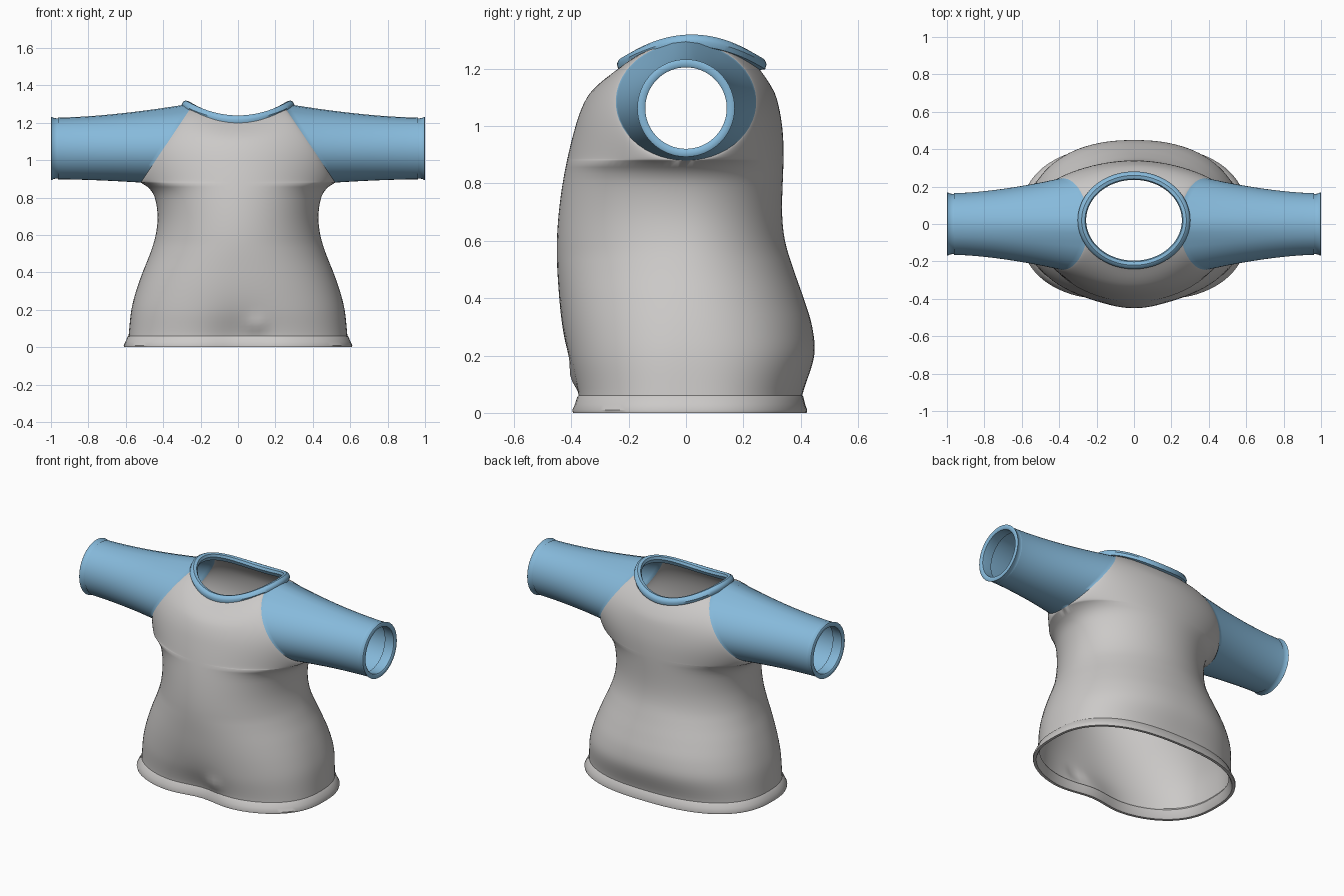
import bpy, bmesh, math

cube = bpy.data.objects.get("Cube")
if cube:
    bpy.data.objects.remove(cube, do_unlink=True)


def material(name, rgb):
    m = bpy.data.materials.new(name)
    m.use_nodes = True
    m.diffuse_color = (*rgb, 1)
    m.node_tree.nodes["Principled BSDF"].inputs["Base Color"].default_value = (*rgb, 1)
    return m


grey = material("warm grey cloth", (0.60, 0.585, 0.575))
blue = material("sky blue cloth", (0.24, 0.49, 0.71))


def smooth_curve(pts):
    """Cubic interpolation through (z, value) pairs."""
    def slope(i):
        a, b = pts[max(i - 1, 0)], pts[min(i + 1, len(pts) - 1)]
        return (b[1] - a[1]) / (b[0] - a[0])

    def f(z):
        z = min(max(z, pts[0][0]), pts[-1][0])
        i = 0
        while i < len(pts) - 2 and z > pts[i + 1][0]:
            i += 1
        (z0, v0), (z1, v1) = pts[i], pts[i + 1]
        w = z1 - z0
        t = (z - z0) / w
        u = 1 - t
        return (v0 * (1 + 2 * t) * u * u + v1 * (1 + 2 * u) * t * t
                + w * t * u * (slope(i) * u - slope(i + 1) * t))
    return f


# Torso profiles by height: half width, front depth, back depth
half_width = smooth_curve([(0, .59), (.06, .585), (.2, .57), (.3, .545), (.4, .51), (.5, .47),
                           (.6, .44), (.7, .43), (.8, .445), (.85, .475), (.88, .52)])
front = smooth_curve([(0, .395), (.06, .395), (.2, .42), (.4, .442), (.6, .45), (.8, .43),
                      (1, .385), (1.1, .345), (1.15, .3), (1.2, .235)])
back = smooth_curve([(0, .4), (.06, .405), (.2, .447), (.3, .44), (.4, .41), (.5, .375),
                     (.6, .345), (.7, .335), (.9, .34), (1, .335), (1.1, .315), (1.15, .29), (1.2, .255)])
ARMPIT, N, K = .88, 48, 22


def arc(side, zc, ze, w, h, depth, n, p):
    """Front (side -1) or back (side 1) row of the torso, from -x to +x."""
    pts = []
    for i in range(N + 1):
        s = -math.cos(math.pi * i / N)
        x, z = w * s, zc + (ze - zc) * s * s
        y = side * (h + (depth - h) * max(0, 1 - abs(s) ** n) ** p)
        if side < 0 and z < .8:
            fade = max(0, 1 - s * s)
            y += .045 * fade * math.exp(-(x / .17) ** 2 - (z / .17) ** 2)
            y -= .018 * math.exp(-((x - .1) / .04) ** 2 - ((z - .12) / .045) ** 2)
        pts.append((x, y, z))
    return pts


def lower_ring(z, d=0, at=None):
    """Closed ring below the armpits, grown by d."""
    zz = z if at is None else at
    n = 2 + .5 * max(0, 1 - z / .55)
    f, b = [arc(sd, zz, zz, half_width(z) + d, 0, fn(z) + d, n, 1 / n)
            for sd, fn in ((-1, front), (1, back))]
    return f + b[-2:0:-1]


def upper_row(side, k):
    """Row between the two raglan seams."""
    phi = 2.75 * k / K
    ze = 1.085 - .205 * math.cos(phi)
    zc = ARMPIT + (ze - ARMPIT) * .81
    return arc(side, zc, ze, .52 - .67 * (ze - ARMPIT), .245 * math.sin(phi),
               (front if side < 0 else back)(zc), 2, .5 + .4 * math.sin(phi))


def loft(bm, rows, closed=True, mat=0, wrap=False):
    vs = [[bm.verts.new(p) for p in r] for r in rows]
    if wrap:
        vs.append(vs[0])
    for a, b in zip(vs, vs[1:]):
        m = len(a)
        for i in range(m if closed else m - 1):
            j = (i + 1) % m
            bm.faces.new((a[i], a[j], b[j], b[i])).material_index = mat


def finish(name, bm, mats, angle=50):
    bmesh.ops.remove_doubles(bm, verts=bm.verts, dist=.0002)
    bmesh.ops.recalc_face_normals(bm, faces=bm.faces)
    me = bpy.data.meshes.new(name)
    bm.to_mesh(me)
    bm.free()
    for m in mats:
        me.materials.append(m)
    ob = bpy.data.objects.new(name, me)
    bpy.context.scene.collection.objects.link(ob)
    bpy.ops.object.select_all(action='DESELECT')
    ob.select_set(True)
    bpy.context.view_layer.objects.active = ob
    bpy.ops.object.shade_smooth_by_angle(angle=math.radians(angle))
    return ob


# Shirt body: lower torso, front and back yokes
body = bmesh.new()
loft(body, [lower_ring(.04 + (ARMPIT - .04) * i / 36) for i in range(37)])
yokes = {sd: [upper_row(sd, k) for k in range(K + 1)] for sd in (-1, 1)}
for rows in yokes.values():
    loft(body, rows, closed=False)

# Raglan sleeves, blending from the seam loop to a round wrist
SLEEVE_Z, WRIST = 1.0625, .165
fe, be = [[r[-1] for r in yokes[sd]] for sd in (-1, 1)]
neck_edge = []
for t in (-.5, 0, .5):
    y = fe[-1][1] * -2 * t * .5 * 2 / 2
    lift = 1 - t * t
    neck_edge.append((fe[-1][0] + .03 * lift, y, fe[-1][2] + .022 * lift))
seam = fe + neck_edge + be[:0:-1]
rings = []
for i in range(25):
    u = i / 24
    f = 1 - (1 - u) ** 1.6
    ring = []
    for x, y, z in seam:
        a = math.atan2(z - 1.075, y)
        ring.append((x + (.962 - x) * u,
                     y + (WRIST * math.cos(a) - y) * f,
                     z + (SLEEVE_Z + WRIST * math.sin(a) - z) * f))
    rings.append(ring)
for sx in (1, -1):
    loft(body, [[(sx * x, y, z) for x, y, z in r] for r in rings], mat=1)
finish("shirt_body", body, [grey, blue], 70)

# Cuffs with a rolled inner lip
for name, sx in (("left_cuff", 1), ("right_cuff", -1)):
    bm = bmesh.new()
    rows = []
    for x, r in ((.955, .163), (.965, .16), (.985, .163), (.997, .17), (1, .166),
                 (1, .148), (.995, .142), (.97, .142), (.93, .146), (.925, .158)):
        rows.append([(sx * x, r * math.cos(a), SLEEVE_Z + r * math.sin(a))
                     for a in (math.tau * i / 64 for i in range(64))])
    loft(bm, rows)
    finish(name, bm, [blue], 40)

# Hem band, flared with a folded underside
bm = bmesh.new()
loft(bm, [lower_ring(max(z, .01), d, z) for d, z in
          ((-.002, .062), (.005, .056), (.014, .03), (.022, .01), (.02, 0),
           (.004, 0), (-.002, .008), (-.012, .05), (-.004, .062))])
finish("hem_band", bm, [grey], 40)

# Neckband following the saddle-shaped neckline
bm = bmesh.new()
rows = []
for i in range(96):
    a = math.tau * i / 96
    c, s = math.cos(a), math.sin(a)
    base = 1.23 + .08 * c * c
    rows.append([((.28 + d) * c, .02 + (.24 + d) * s, base + dz) for d, dz in
                 ((.016, -.032), (.021, -.014), (.014, .002), (0, .009),
                  (-.018, .004), (-.024, -.012), (-.012, -.036))])
loft(bm, rows, wrap=True)
finish("neckband", bm, [blue], 40)
